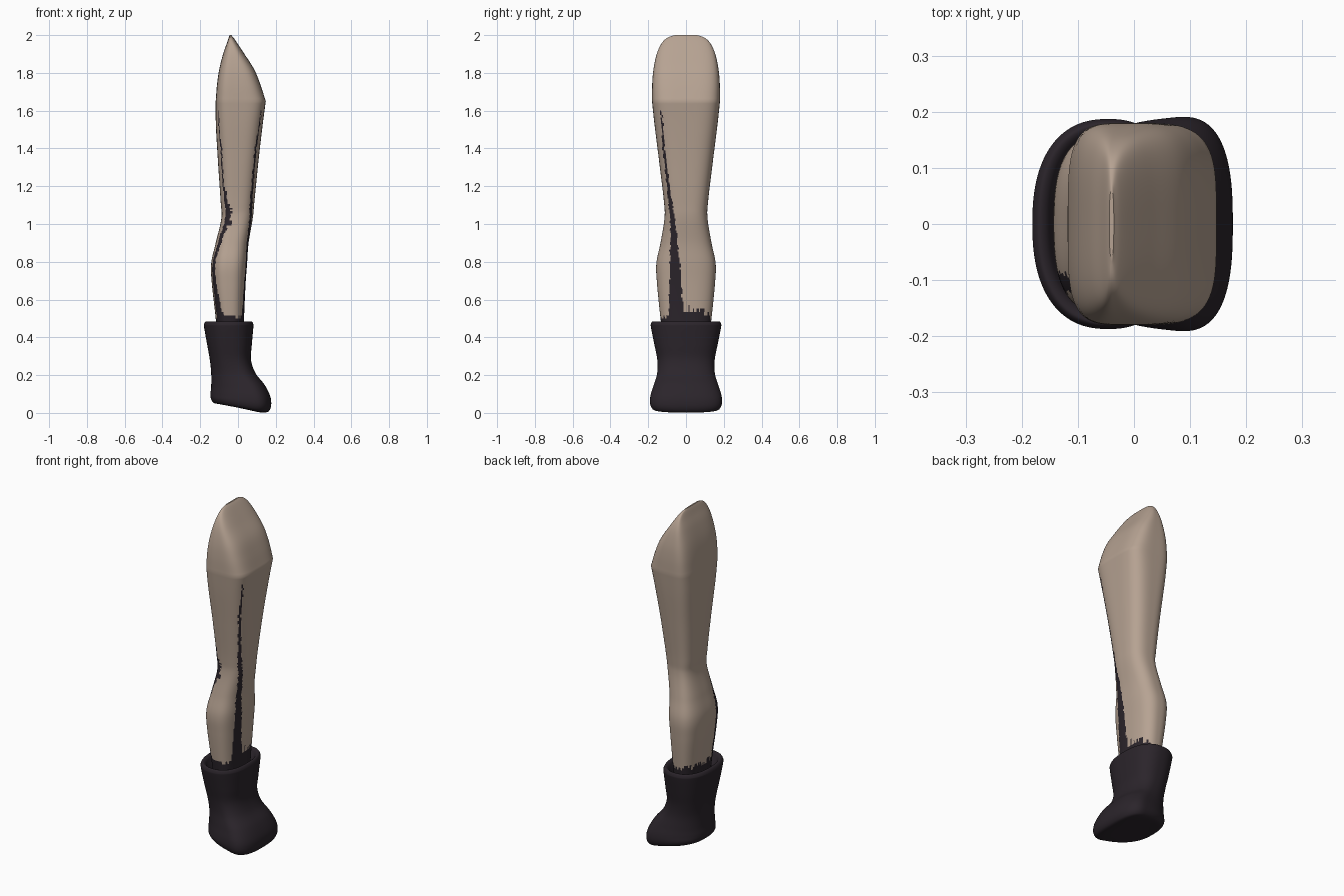
import bpy, bmesh, math, random

if "Cube" in bpy.data.objects:
    bpy.data.objects.remove(bpy.data.objects["Cube"])

random.seed(4)
N = 144


def material(name, col):
    m = bpy.data.materials.new(name)
    m.diffuse_color = (*col, 1)
    m.use_nodes = True
    m.node_tree.nodes["Principled BSDF"].inputs["Base Color"].default_value = m.diffuse_color
    return m


SKIN = material("skin", (0.47, 0.365, 0.29))
DARK = material("dark_leather", (0.024, 0.018, 0.024))


def resample(keys, steps):
    """Catmull-Rom smoothing of a list of section tuples."""
    out = []
    for i in range(len(keys) - 1):
        a, b = keys[i], keys[i + 1]
        p = keys[i - 1] if i else tuple(2 * u - v for u, v in zip(a, b))
        q = keys[i + 2] if i + 2 < len(keys) else tuple(2 * v - u for u, v in zip(a, b))
        for s in range(steps):
            t = s / steps
            out.append(tuple(
                0.5 * (2 * k1 + (k2 - k0) * t + (2 * k0 - 5 * k1 + 4 * k2 - k3) * t * t
                       + (3 * k1 - k0 - 3 * k2 + k3) * t ** 3)
                for k0, k1, k2, k3 in zip(p, a, b, q)))
    return out + [keys[-1]]


def ring(x0, x1, hy, z0, z1, n, cx, flare=0.0):
    """Rounded-box section between x0 and x1, widest at cx, tilted from z0 to z1."""
    pts = []
    for i in range(N):
        a = 2 * math.pi * i / N
        c, s = math.cos(a), math.sin(a)
        r = (abs(c) ** n + abs(s) ** n) ** (-1 / n)
        c, s = c * r, s * r
        x = cx + c * ((x1 - cx) if c > 0 else (cx - x0))
        t = (x - x0) / max(x1 - x0, 1e-5)
        pts.append((x, s * hy * (1 + flare * (t - 1)), z0 + (z1 - z0) * t))
    return pts


def loft(name, rings, mats, dark_test=None):
    bm = bmesh.new()
    rows = [[bm.verts.new(p) for p in r] for r in rings]
    for lo, hi in zip(rows, rows[1:]):
        for i in range(N):
            j = (i + 1) % N
            f = bm.faces.new((lo[i], lo[j], hi[j], hi[i]))
            if dark_test and dark_test(f.calc_center_median()):
                f.material_index = 1
    bm.faces.new(rows[0][::-1])
    bm.faces.new(rows[-1])
    bmesh.ops.recalc_face_normals(bm, faces=bm.faces)
    me = bpy.data.meshes.new(name)
    bm.to_mesh(me)
    bm.free()
    for m in mats:
        me.materials.append(m)
    ob = bpy.data.objects.new(name, me)
    bpy.context.collection.objects.link(ob)
    bpy.ops.object.select_all(action='DESELECT')
    ob.select_set(True)
    bpy.context.view_layer.objects.active = ob
    bpy.ops.object.shade_smooth_by_angle(angle=math.radians(45))
    return ob


# Leg sections: x0, x1, half depth, z, roundness, widest x
lower = [(-.11, .03, .12, .38, 2.6, -.04), (-.118, .032, .135, .5, 2.6, -.045),
         (-.138, .04, .153, .68, 2.7, -.05), (-.142, .048, .157, .79, 2.7, -.05),
         (-.118, .056, .135, .9, 2.7, -.04), (-.088, .078, .114, 1.03, 2.8, -.02),
         (-.092, .087, .117, 1.12, 2.9, -.015), (-.106, .108, .142, 1.33, 3.1, -.01),
         (-.117, .13, .166, 1.52, 3.5, -.01), (-.118, .147, .18, 1.65, 4, -.01)]
upper = [lower[-1], (-.111, .118, .179, 1.74, 4, -.015), (-.099, .085, .172, 1.82, 3.8, -.02),
         (-.079, .034, .155, 1.9, 3.5, -.03), (-.06, -.002, .13, 1.955, 3.2, -.037),
         (-.05, -.023, .1, 1.985, 2.8, -.04), (-.044, -.036, .06, 2.0, 2.5, -.04)]
leg_rows = resample(lower, 10)[:-1] + resample(upper, 6)
leg_rings = [ring(a, b, h, z, z, n, c) for a, b, h, z, n, c in leg_rows]

# Ragged dark seams down both sides and a torn edge above the boot
seam = [(.4, -.095, -.005), (.55, -.092, -.015), (.8, -.085, -.035), (1.0, -.082, -.055),
        (1.2, -.102, -.087), (1.45, -.128, -.117), (1.6, -.135, -.126)]
ragged = [random.random() for _ in range(400)]


def is_dark(p):
    k = ragged[int((p.z + 1) * 90) % 400]
    tear = ragged[int((math.atan2(p.y, p.x + .04) + 4) * 13) % 400]
    front_side = p.x > -.03
    top = .515 + .05 * tear if front_side and -.02 < p.y < .12 else .485 + .03 * tear
    if p.z < top:
        return True
    for (z0, a0, b0), (z1, a1, b1) in zip(seam, seam[1:]):
        if z0 <= p.z < z1:
            t = (p.z - z0) / (z1 - z0)
            a, b = a0 + (a1 - a0) * t, b0 + (b1 - b0) * t
            w = .006 * (k - .5)
            if front_side:
                return a + w < p.y < b + w
            m = -.105 if p.z < 1.2 else a
            return abs(p.y - m - w) < .35 * (b - a)
    return False


loft("leg", leg_rings, [SKIN, DARK], is_dark)

# Boot sections: x0, x1, half depth, z at heel, z at toe, roundness, widest x, heel narrowing
boot = [(-.12, .03, .13, .42, .42, 2.4, -.045, 0), (-.142, .045, .152, .455, .455, 2.4, -.045, 0),
        (-.155, .058, .165, .478, .478, 2.4, -.045, 0), (-.17, .072, .178, .484, .484, 2.4, -.045, 0),
        (-.18, .081, .186, .47, .47, 2.4, -.045, 0), (-.179, .081, .185, .45, .45, 2.4, -.045, 0),
        (-.163, .073, .167, .36, .36, 2.5, -.04, 0), (-.149, .069, .152, .28, .28, 2.5, -.03, 0),
        (-.142, .093, .155, .21, .21, 2.5, .0, .04), (-.142, .14, .178, .14, .15, 2.6, .04, .12),
        (-.146, .17, .197, .1, .09, 2.6, .065, .16), (-.143, .176, .2, .075, .045, 2.7, .07, .16),
        (-.132, .168, .19, .056, .015, 2.7, .07, .16), (-.115, .15, .17, .049, .003, 2.7, .065, .16),
        (-.08, .11, .12, .045, .004, 2.6, .04, .16), (-.03, .03, .03, .035, .022, 2.2, 0, .1)]
loft("boot", [ring(*k) for k in resample(boot, 6)], [DARK])
